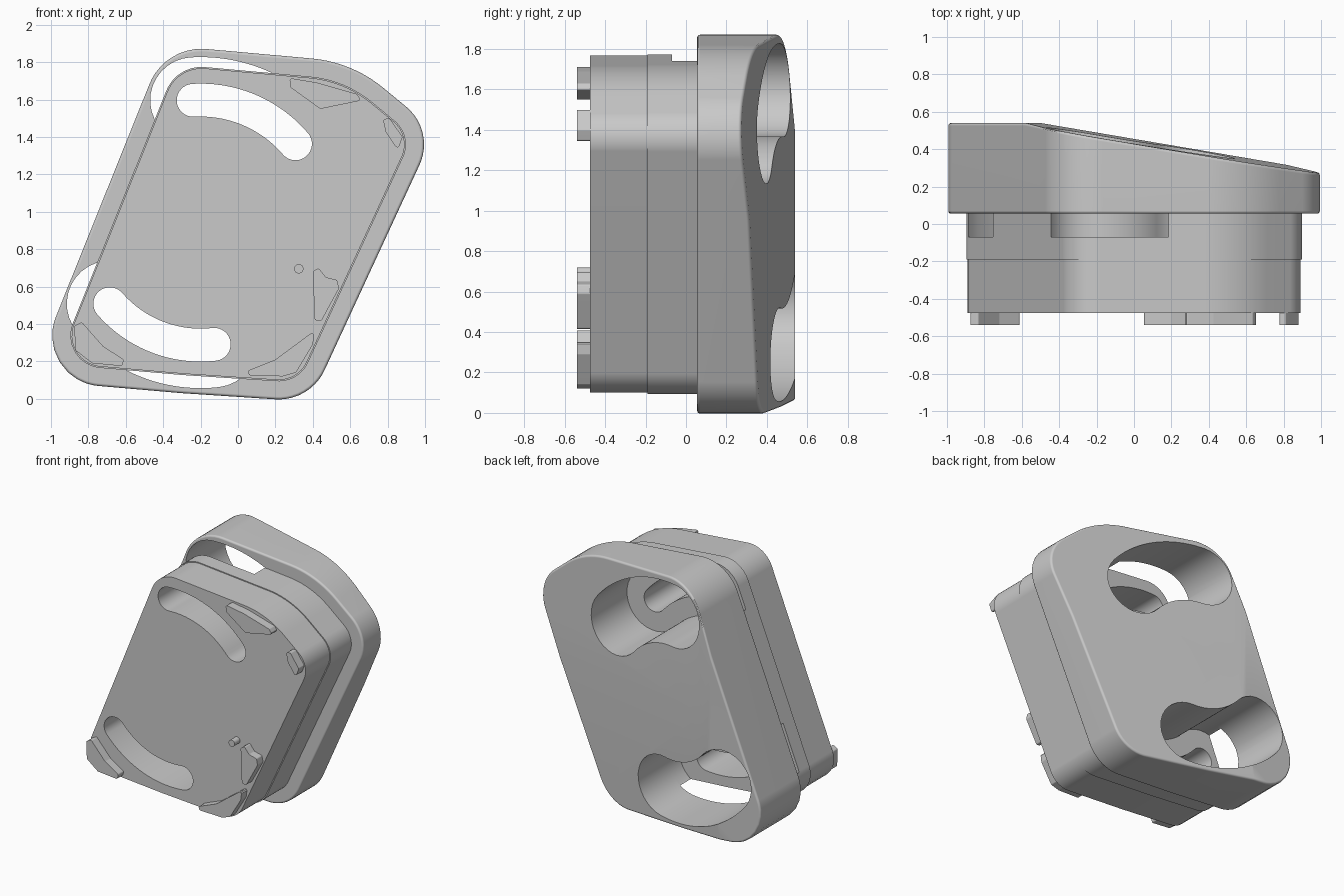
import bpy, bmesh, math
from mathutils import Vector

cube = bpy.data.objects.get("Cube")
if cube:
    bpy.data.objects.remove(cube)

grey = bpy.data.materials.new("plain_grey")
grey.use_nodes = True
COLOUR = (0.59, 0.59, 0.59, 1)
grey.diffuse_color = COLOUR
grey.node_tree.nodes["Principled BSDF"].inputs["Base Color"].default_value = COLOUR


def rounded(corners, inset=0, steps=10):
    """Fillet clockwise (x, z, radius) corners and shift the outline inward."""
    pts = []
    for i, (x, z, r) in enumerate(corners):
        p = Vector((x, z))
        a = (Vector(corners[i - 1][:2]) - p).normalized()
        b = (Vector(corners[(i + 1) % len(corners)][:2]) - p).normalized()
        half = a.angle(b) / 2
        centre = p + (a + b).normalized() * r / math.sin(half)
        start = (p + a * r / math.tan(half) - centre).normalized()
        end = (p + b * r / math.tan(half) - centre).normalized()
        for k in range(steps + 1):
            pts.append(centre + start.lerp(end, k / steps).normalized() * (r - inset))
    return pts


def arc_slot(radius, first, last, half_width, steps=24):
    """Round-ended slot bent around the pivot point."""
    pivot = Vector((-0.2, 0.93))

    def polar(angle, r):
        return Vector((math.cos(angle), math.sin(angle))) * r
    first, last = math.radians(first), math.radians(last)
    pts = []
    for r, a, b, turn in ((radius + half_width, first, last, 0),
                          (radius - half_width, last, first, math.pi)):
        pts += [pivot + polar(a + (b - a) * k / steps, r) for k in range(steps + 1)]
        cap = pivot + polar(b, radius)
        pts += [cap + polar(b + turn + math.pi * k / 16, half_width) for k in range(1, 16)]
    return pts


def prism(name, pts, front, back):
    """Extrude an (x, z) outline along y."""
    bm = bmesh.new()
    face = bm.faces.new([bm.verts.new((p[0], front, p[1])) for p in pts])
    new = bmesh.ops.extrude_face_region(bm, geom=[face])["geom"]
    bmesh.ops.translate(bm, vec=(0, back - front, 0),
                        verts=[v for v in new if isinstance(v, bmesh.types.BMVert)])
    bmesh.ops.recalc_face_normals(bm, faces=bm.faces)
    mesh = bpy.data.meshes.new(name)
    bm.to_mesh(mesh)
    bm.free()
    mesh.materials.append(grey)
    obj = bpy.data.objects.new(name, mesh)
    bpy.context.collection.objects.link(obj)
    return obj


def slope_back(obj):
    """Trim the rear with two planes meeting in a shallow ridge."""
    bm = bmesh.new()
    bm.from_mesh(obj.data)
    for side in (1, -1):
        cut = bmesh.ops.bisect_plane(
            bm, geom=bm.verts[:] + bm.edges[:] + bm.faces[:],
            plane_co=(0, 0.455, 0.95), plane_no=(0.17, 1, 0.03 * side), clear_outer=True)
        edges = [e for e in cut["geom_cut"] if isinstance(e, bmesh.types.BMEdge)]
        bmesh.ops.holes_fill(bm, edges=edges)
    bmesh.ops.recalc_face_normals(bm, faces=bm.faces)
    bm.to_mesh(obj.data)
    bm.free()


def finish(obj, cutters=(), bevel=0):
    """Bevel, cut, bake the modifiers and smooth the curved walls."""
    if bevel:
        mod = obj.modifiers.new("soft_edges", "BEVEL")
        mod.width, mod.segments = bevel, 3
        mod.limit_method, mod.angle_limit = "ANGLE", math.radians(40)
    for cutter in cutters:
        mod = obj.modifiers.new("cut", "BOOLEAN")
        mod.operation, mod.solver, mod.object = "DIFFERENCE", "EXACT", cutter
    bpy.ops.object.select_all(action="DESELECT")
    obj.select_set(True)
    bpy.context.view_layer.objects.active = obj
    bpy.ops.object.convert(target="MESH")
    bpy.ops.object.shade_smooth_by_angle(angle=math.radians(32))
    mod = obj.modifiers.new("flat_shading_weight", "WEIGHTED_NORMAL")
    mod.keep_sharp = True


# Slanted rounded outline, clockwise from the upper corner
OUTLINE = [(-0.39, 1.89, 0.3), (0.61, 1.80, 0.7), (1.055, 1.433, 0.26),
           (0.385, -0.015, 0.27), (-0.3, 0.03, 1.5), (-1.11, 0.1, 0.27)]

# Cutters: narrow through slots and wide pockets opening to the rear
slots, pockets = [], []
for place, radius, first, last in (("upper", 0.667, 40.5, 93.4), ("lower", 0.643, 221, 276.5)):
    slots.append(prism(place + "_slot_cutter", arc_slot(radius, first, last, 0.088), -0.7, 0.2))
    pockets.append(prism(place + "_pocket_cutter", arc_slot(radius, first, last, 0.23), -0.07, 0.8))

# Main housing with a sloping back
housing = prism("rear_housing", rounded(OUTLINE), 0.055, 0.54)
slope_back(housing)
finish(housing, pockets, bevel=0.015)

# Collar and narrower front block
collar = prism("collar", rounded(OUTLINE, 0.097), -0.19, 0.055)
finish(collar, pockets + slots)
block = prism("front_block", rounded(OUTLINE, 0.104), -0.475, -0.19)
finish(block, slots)

# Raised pads on the front face
PADS = {
    "upper_pad": [(0.275, 1.715), (0.425, 1.69), (0.635, 1.63), (0.66, 1.595), (0.44, 1.55), (0.28, 1.665)],
    "side_pad": [(0.775, 1.495), (0.81, 1.5), (0.88, 1.4), (0.855, 1.33), (0.79, 1.425)],
    "middle_pad": [(0.4, 0.68), (0.43, 0.7), (0.47, 0.65), (0.53, 0.635), (0.54, 0.59),
                   (0.445, 0.415), (0.41, 0.42)],
    "lower_pad": [(0.05, 0.15), (0.2, 0.21), (0.41, 0.365), (0.4, 0.29), (0.31, 0.14),
                  (0.24, 0.12), (0.06, 0.125)],
    "corner_pad": [(-0.875, 0.39), (-0.835, 0.41), (-0.72, 0.28), (-0.61, 0.21),
                   (-0.62, 0.175), (-0.78, 0.19), (-0.87, 0.26)],
}
for name, pts in PADS.items():
    finish(prism(name, rounded([(x, z, 0.012) for x, z in pts], steps=4), -0.54, -0.475))

# Small round peg
peg = [(0.325 + 0.025 * math.cos(k * math.pi / 8), 0.695 + 0.025 * math.sin(k * math.pi / 8))
       for k in range(16)]
finish(prism("peg", peg, -0.54, -0.475))

for cutter in slots + pockets:
    bpy.data.objects.remove(cutter)
